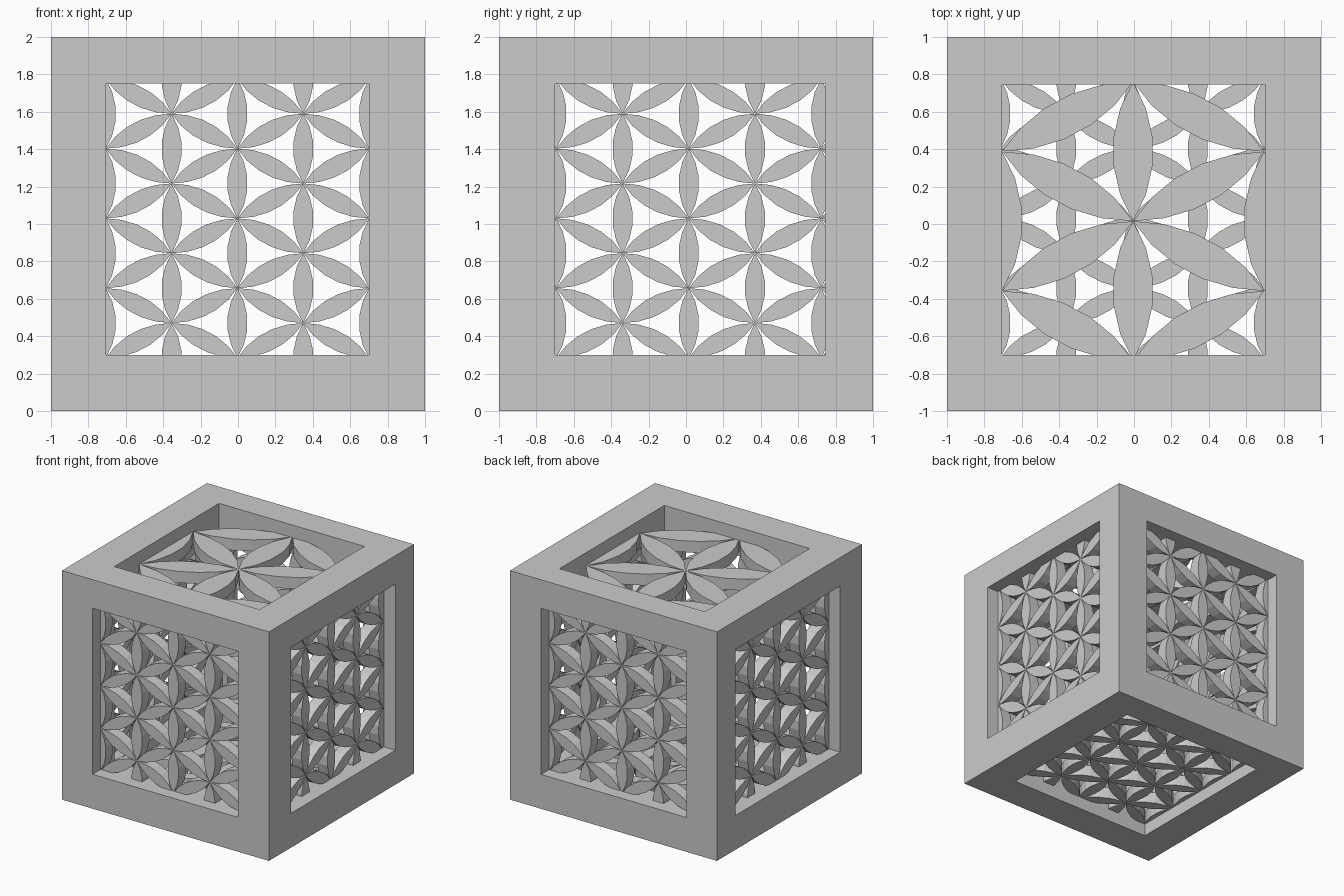
import bpy, bmesh, math
from mathutils import Vector, Matrix

if "Cube" in bpy.data.objects:
    bpy.data.objects.remove(bpy.data.objects["Cube"])

# Opening limits in x, y, z, shared by the frame and the panels
LO = (-0.705, -0.70, 0.30)
HI = (0.70, 0.745, 1.75)
RECESS, THICK = 0.11, 0.10


def finish(bm, name):
    bmesh.ops.recalc_face_normals(bm, faces=bm.faces)
    me = bpy.data.meshes.new(name)
    bm.to_mesh(me)
    bm.free()
    ob = bpy.data.objects.new(name, me)
    bpy.context.collection.objects.link(ob)
    return ob


# Cube frame: 3x3x3 cells, keeping the edge and corner cells
def build_frame():
    bm = bmesh.new()
    cuts = [(-1, LO[0], HI[0], 1), (-1, LO[1], HI[1], 1), (0, LO[2], HI[2], 2)]

    def solid(c):
        return all(0 <= v <= 2 for v in c) and sum(v != 1 for v in c) >= 2

    for n in range(27):
        c = (n % 3, n // 3 % 3, n // 9)
        if not solid(c):
            continue
        for ax in range(3):
            for side in (0, 1):
                nb = list(c)
                nb[ax] += 2 * side - 1
                if solid(nb):
                    continue
                a, b = (ax + 1) % 3, (ax + 2) % 3
                vs = []
                for i, j in ((0, 0), (1, 0), (1, 1), (0, 1)):
                    p = [0, 0, 0]
                    p[ax] = cuts[ax][c[ax] + side]
                    p[a], p[b] = cuts[a][c[a] + i], cuts[b][c[b] + j]
                    vs.append(bm.verts.new(p))
                bm.faces.new(vs)
    bmesh.ops.remove_doubles(bm, verts=bm.verts, dist=1e-4)
    finish(bm, "cube_frame")


# One petal: the lens shared by two 60-degree arcs, stretched to the grid
def petal(bm, cx, cy, angle, su, sv, seg=5):
    r = math.sqrt(3) / 2
    side = []
    for i in range(seg + 1):
        t = math.radians(-30 + 60 * i / seg)
        side.append((0.5 + math.sin(t), math.cos(t) - r))
    pts = side + [(x, -y) for x, y in side[-2:0:-1]]
    ca, sa = math.cos(angle), math.sin(angle)
    bm.faces.new([bm.verts.new((cx + su * (x * ca - y * sa),
                                cy + sv * (x * sa + y * ca), 0)) for x, y in pts])


# Petal lattice clipped to the opening, thickened and set at a depth
def build_panel(name, axes, depth, centre, pitch, single=False):
    u, v, w = axes
    bm = bmesh.new()
    su, sv = pitch[0] / (math.sqrt(3) / 2), pitch[1]
    n = 1 if single else 4
    for i in range(-n, n + 1):
        for j in range(-n - 2, n + 3):
            # axial distance from the middle flower, in hexagon rings
            row = j - (i // 2)
            cx = centre[0] + i * pitch[0]
            cy = centre[1] + (j + (0.5 if i % 2 else 0)) * sv
            for k in (-30, 30, 90):
                if single:
                    def ring(px, py):
                        return math.hypot(px / su, py / sv) < 1.05
                    a = math.radians(k)
                    p = (cx - centre[0], cy - centre[1])
                    q = (p[0] + su * math.cos(a), p[1] + sv * math.sin(a))
                    if not (ring(*p) and ring(*q)):
                        continue
                petal(bm, cx, cy, math.radians(k), su, sv)
    for ax, k in ((u, 0), (v, 1)):
        for lim, sgn in ((LO[ax], -1), (HI[ax], 1)):
            co, no = Vector((0, 0, 0)), Vector((0, 0, 0))
            co[k], no[k] = lim, sgn
            bmesh.ops.bisect_plane(bm, geom=bm.verts[:] + bm.edges[:] + bm.faces[:],
                                   plane_co=co, plane_no=no, clear_outer=True)
    ext = bmesh.ops.extrude_face_region(bm, geom=bm.faces[:], use_keep_orig=True)
    top = [g for g in ext["geom"] if isinstance(g, bmesh.types.BMVert)]
    bmesh.ops.translate(bm, verts=top, vec=(0, 0, THICK))
    for vert in bm.verts:
        p = [0, 0, 0]
        p[u], p[v], p[w] = vert.co.x, vert.co.y, vert.co.z + depth
        vert.co = p
    finish(bm, name)


build_frame()
near, far = -1 + RECESS, 1 - RECESS - THICK
fine = (0.352, 0.373)
# Side panels and floor: fine lattice
build_panel("front_panel", (0, 2, 1), near, (-0.003, 1.03), fine)
build_panel("back_panel", (0, 2, 1), far, (-0.003, 1.03), fine)
build_panel("left_panel", (1, 2, 0), near, (0.015, 1.03), (0.354, 0.373))
build_panel("right_panel", (1, 2, 0), far, (0.015, 1.03), (0.354, 0.373))
build_panel("bottom_panel", (0, 1, 2), RECESS, (-0.01, 0.03), fine)
# Top panel: one large flower with its outer ring
build_panel("top_panel", (0, 1, 2), far + 1, (-0.005, 0.015), (0.70, 0.745), single=True)
